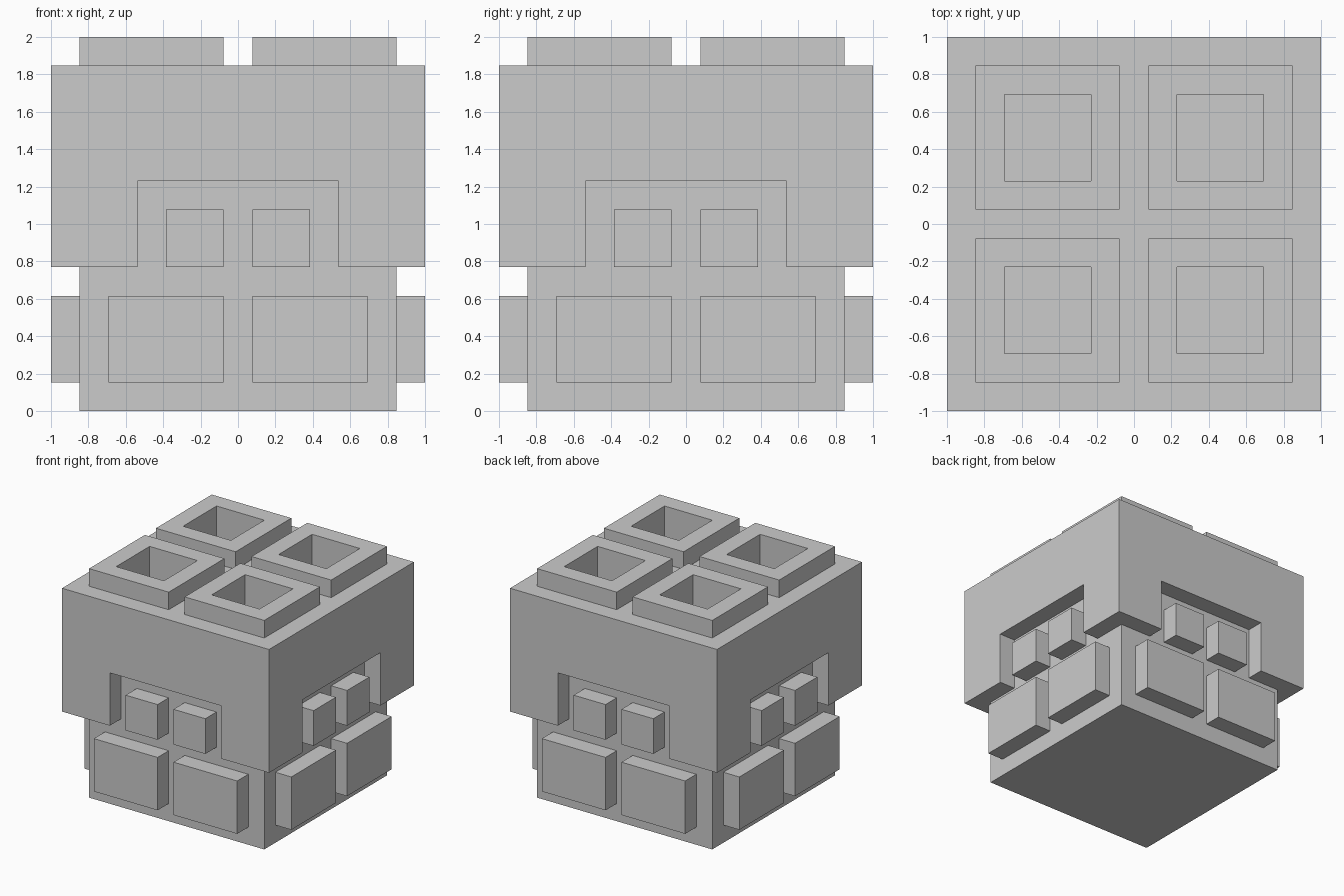
import bpy
from mathutils import Matrix
from math import pi

if "Cube" in bpy.data.objects:
    bpy.data.objects.remove(bpy.data.objects["Cube"])

U = 1 / 13  # design grid: the model is 26 units wide


def box(name, x, y, z):
    """Axis-aligned box from (min, max) ranges given in grid units."""
    bpy.ops.mesh.primitive_cube_add(size=1)
    ob = bpy.context.object
    ob.name = ob.data.name = name
    size = [(b - a) * U for a, b in (x, y, z)]
    mid = [(a + b) / 2 * U for a, b in (x, y, z)]
    ob.data.transform(Matrix.Translation(mid) @ Matrix.Diagonal((*size, 1)))
    return ob


def cut(ob, x, y, z):
    """Subtract a box from an object."""
    cutter = box("cutter", x, y, z)
    cutter.hide_render = True
    mod = ob.modifiers.new("cut", 'BOOLEAN')
    mod.operation = 'DIFFERENCE'
    mod.solver = 'EXACT'
    mod.object = cutter
    bpy.context.view_layer.objects.active = ob
    bpy.ops.object.modifier_apply(modifier=mod.name)
    bpy.data.objects.remove(cutter)


# Inner block
box("core", (-11, 11), (-11, 11), (0, 22))

# Outer shell over the core, with an arch opening on each side
shell = box("shell", (-13, 13), (-13, 13), (10, 24))
cut(shell, (-11, 11), (-11, 11), (8, 22))
cut(shell, (-7, 7), (-15, 15), (8, 16))
cut(shell, (-15, 15), (-7, 7), (8, 16))

# Four square sockets on top, open down through the shell
for sx in (-1, 1):
    for sy in (-1, 1):
        xo, yo = sorted((sx, 11 * sx)), sorted((sy, 11 * sy))
        xi, yi = sorted((3 * sx, 9 * sx)), sorted((3 * sy, 9 * sy))
        ring = box("socket_rim", xo, yo, (24, 26))
        cut(ring, xi, yi, (23, 27))
        cut(shell, xi, yi, (21, 25))

# Raised blocks, a mirrored pair of each size on all four sides
for side in range(4):
    turn = Matrix.Rotation(side * pi / 2, 4, 'Z')
    for s in (-1, 1):
        for name, w, z in (("lower_block", 9, (2, 8)), ("upper_block", 5, (10, 14))):
            ob = box(name, sorted((s, w * s)), (-13, -11), z)
            ob.data.transform(turn)
